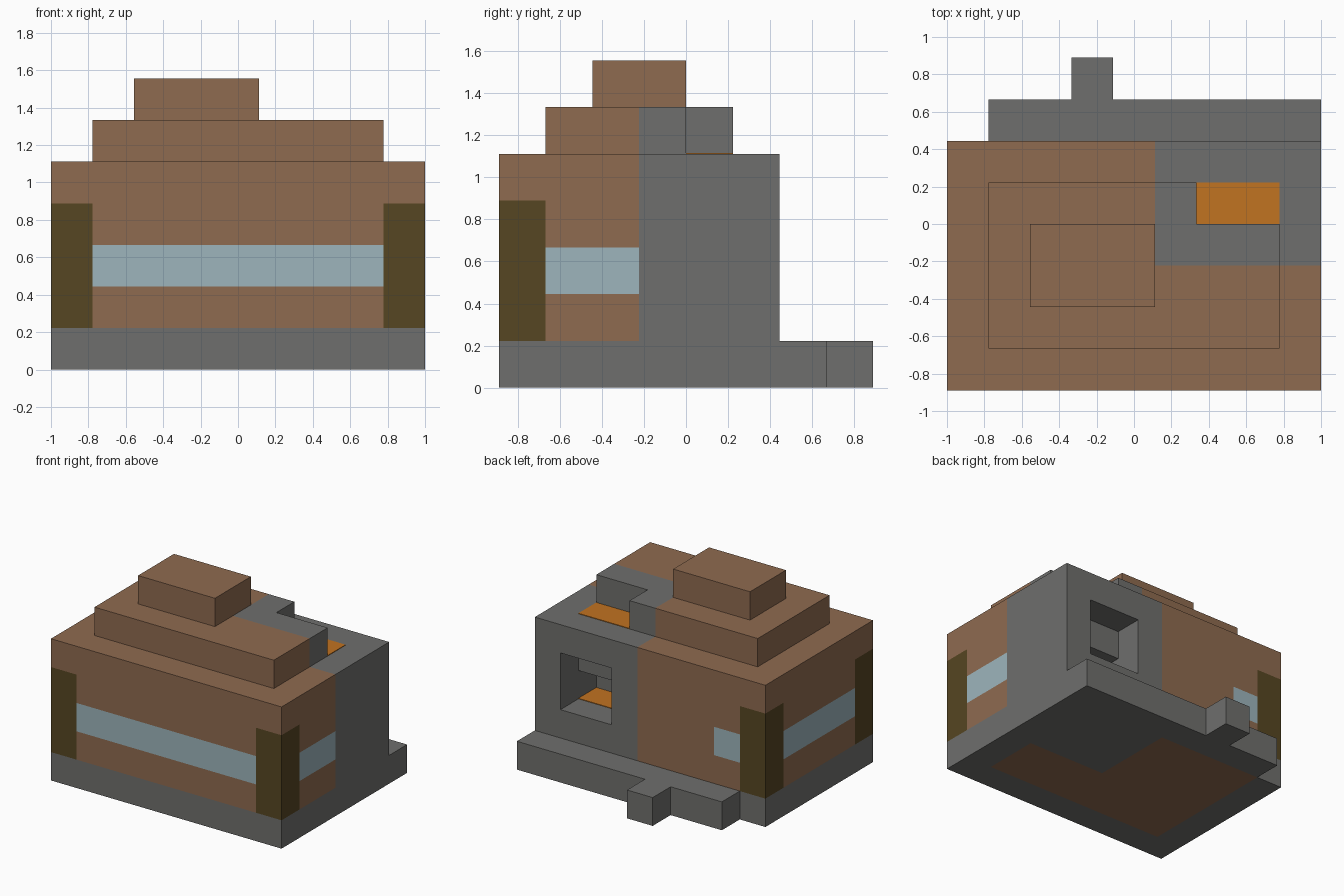
import bpy
import bmesh
from mathutils import Vector

U = 2 / 9  # one building block

cube = bpy.data.objects.get("Cube")
if cube:
    bpy.data.objects.remove(cube, do_unlink=True)


def material(name, rgb):
    """Flat material from an sRGB colour, stored as linear."""
    linear = [((c / 255 + 0.055) / 1.055) ** 2.4 for c in rgb]
    mat = bpy.data.materials.new(name)
    mat.use_nodes = True
    bsdf = mat.node_tree.nodes["Principled BSDF"]
    bsdf.inputs["Base Color"].default_value = (*linear, 1)
    bsdf.inputs["Roughness"].default_value = 0.9
    mat.diffuse_color = (*linear, 1)
    return mat


WOOD = material("brown wood", (143, 107, 80))
STONE = material("grey stone", (111, 111, 109))
LOG = material("dark log", (86, 70, 34))
GLASS = material("pale blue glass", (157, 181, 188))
FIRE = material("orange fire", (193, 115, 33))


def prism(name, outline, low, high, mats, along_x=False, cuts=(), rule=None):
    """Extrude an outline given in blocks; cut it and colour its faces by rule."""
    bm = bmesh.new()
    if along_x:
        points = [(low, a, b) for a, b in outline]
        push = Vector((high - low, 0, 0))
    else:
        points = [(a, b, low) for a, b in outline]
        push = Vector((0, 0, high - low))
    face = bm.faces.new([bm.verts.new(p) for p in points])
    top = bmesh.ops.extrude_face_region(bm, geom=[face], use_keep_orig=True)["geom"]
    moved = [g for g in top if isinstance(g, bmesh.types.BMVert)]
    bmesh.ops.translate(bm, verts=moved, vec=push)
    for axis, places in cuts:
        normal = Vector([float(a == axis) for a in "xyz"])
        for place in places:
            bmesh.ops.bisect_plane(bm, geom=bm.verts[:] + bm.edges[:] + bm.faces[:],
                                   plane_co=normal * place, plane_no=normal)
    bmesh.ops.recalc_face_normals(bm, faces=bm.faces[:])
    if rule:
        for f in bm.faces:
            f.material_index = rule(f.calc_center_median(), f.normal)
    # Block units to model units, centred on the ground
    for v in bm.verts:
        v.co = (v.co - Vector((4.5, 4, 0))) * U
    mesh = bpy.data.meshes.new(name)
    bm.to_mesh(mesh)
    bm.free()
    for mat in mats:
        mesh.materials.append(mat)
    obj = bpy.data.objects.new(name, mesh)
    bpy.context.collection.objects.link(obj)
    return obj


def rect(x0, x1, y0, y1):
    return [(x0, y0), (x1, y0), (x1, y1), (x0, y1)]


# Foundation around a wooden floor, and the back ledge with its step
prism("foundation", [(0, 0), (9, 0), (9, 6), (5, 6), (5, 3), (8, 3), (8, 1),
                     (1, 1), (1, 6), (0, 6)], 0, 1, [STONE])
prism("floor", [(1, 1), (8, 1), (8, 3), (5, 3), (5, 6), (1, 6)], 0, 1, [WOOD])
prism("back_ledge", [(1, 6), (9, 6), (9, 7), (4, 7), (4, 8), (3, 8), (3, 7), (1, 7)],
      0, 1, [STONE])


# Walls with log corners and a window band
def wall_colour(c, n):
    if abs(n.z) > 0.5:
        return 0
    if c.z < 4 and (c.x < 1 or c.x > 8) and (c.y < 1 or c.y > 5):
        return 1
    outer = c.y < 0.1 or c.x < 0.1 or c.x > 8.9 or (c.y > 5.9 and c.x < 2)
    return 2 if 2 < c.z < 3 and outer else 0


prism("walls", [(0, 0), (9, 0), (9, 3), (5, 3), (5, 6), (0, 6)], 1, 5,
      [WOOD, LOG, GLASS],
      cuts=[("x", (1, 2, 8)), ("y", (1, 5)), ("z", (2, 3, 4))], rule=wall_colour)

# Stone fireplace: two cheeks and a hollow middle
for side, x in (("right", 5), ("left", 8)):
    prism("fireplace_cheek_" + side, rect(x, x + 1, 3, 6), 1, 5, [STONE])
prism("fireplace_middle", [(3, 1), (6, 1), (6, 2), (4, 2), (4, 3), (5, 3), (5, 4),
                           (6, 4), (6, 5), (3, 5)], 6, 8, [STONE], along_x=True)

# Fire on the hearth and at the chimney mouth
for name, z in (("hearth_fire", 2), ("chimney_fire", 5)):
    prism(name, rect(6, 8, 4, 5), z, z + 0.02, [FIRE])

# Stepped roof, its back corner in stone
prism("lower_roof", [(1, 1), (8, 1), (8, 4), (6, 4), (6, 5), (1, 5)], 5, 6,
      [WOOD, STONE], cuts=[("x", (5,)), ("y", (3,))],
      rule=lambda c, n: int(c.x > 5 and c.y > 3))
prism("upper_roof", rect(2, 5, 2, 4), 6, 7, [WOOD])
